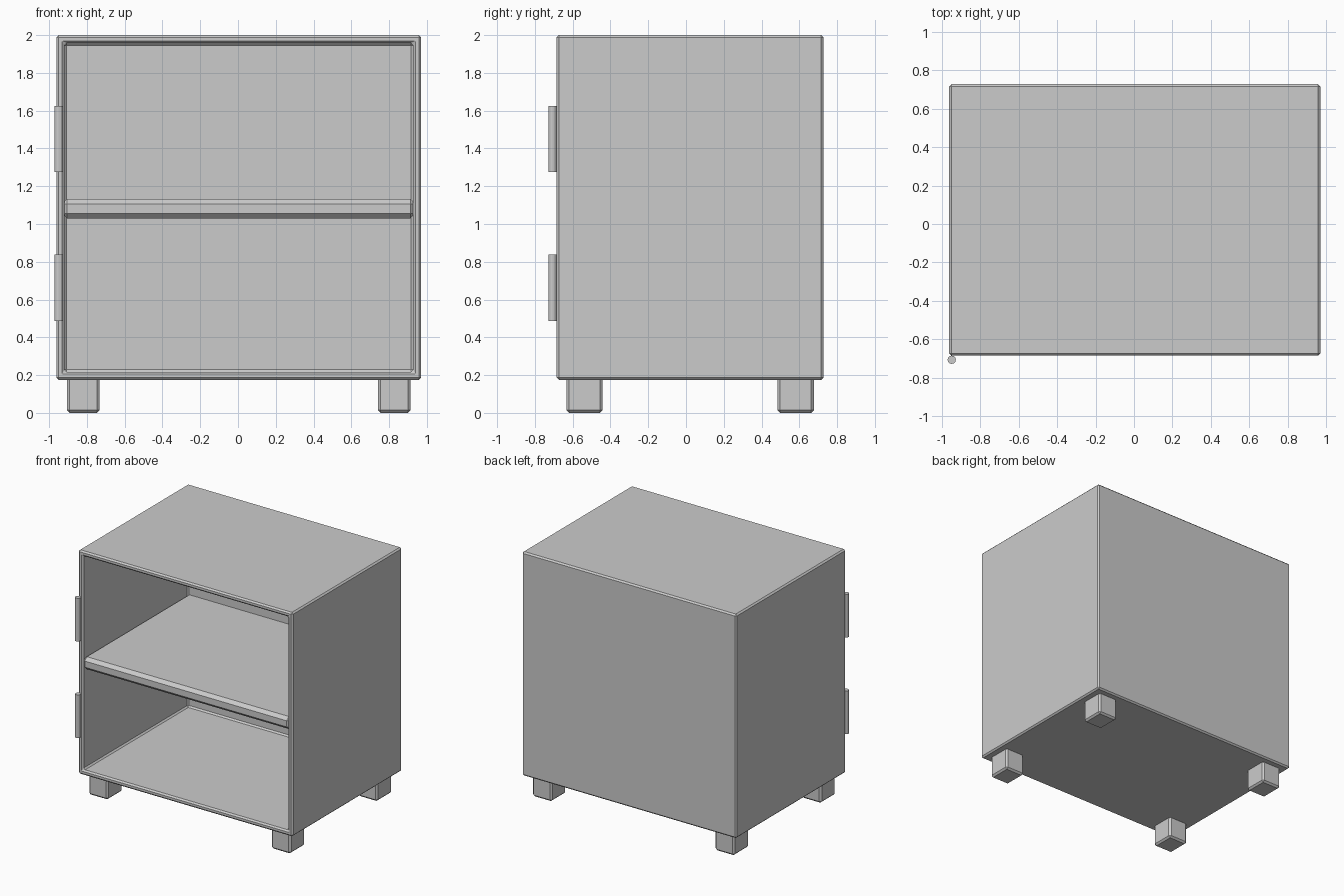
import bpy, bmesh
from mathutils import Vector, Matrix

if "Cube" in bpy.data.objects:
    bpy.data.objects.remove(bpy.data.objects["Cube"])


def finish(bm, name, bevel):
    """Chamfer the sharp edges and make the object."""
    bm.normal_update()
    if bevel:
        sharp = [e for e in bm.edges if e.calc_face_angle(0) > 0.2]
        bmesh.ops.bevel(bm, geom=sharp, offset=bevel, segments=1,
                        affect='EDGES', profile=0.5)
    me = bpy.data.meshes.new(name)
    bm.to_mesh(me)
    bm.free()
    ob = bpy.data.objects.new(name, me)
    bpy.context.collection.objects.link(ob)
    return ob


def box(lo, hi):
    """Box mesh between two corners."""
    lo, hi = Vector(lo), Vector(hi)
    bm = bmesh.new()
    bmesh.ops.create_cube(
        bm, size=1,
        matrix=Matrix.Translation((lo + hi) / 2) @ Matrix.Diagonal((*(hi - lo), 1)))
    bm.normal_update()
    return bm


X0, X1 = -0.962, 0.970
Y0, Y1 = -0.685, 0.728
Z0, Z1 = 0.175, 2.0
WALL = 0.060
CX, CY = (X0 + X1) / 2, (Y0 + Y1) / 2

# Hollow cabinet body, open at the front
bm = box((X0, Y0, Z0), (X1, Y1, Z1))
front = min(bm.faces, key=lambda f: f.calc_center_median().y)
bmesh.ops.inset_individual(bm, faces=[front], thickness=WALL, depth=0)
bmesh.ops.inset_individual(bm, faces=[front], thickness=0, depth=-(Y1 - Y0 - WALL))
finish(bm, "cabinet_body", 0.012)

# Middle shelf, its ends and back let into the walls
finish(box((X0 + 0.03, Y0 + 0.006, 1.03), (X1 - 0.03, Y1 - 0.03, 1.132)),
       "shelf", 0.026)

# Four block feet
for sx, side in ((-1, "left"), (1, "right")):
    for sy, end in ((-1, "front"), (1, "back")):
        x, y = CX + sx * 0.823, CY + sy * 0.559
        finish(box((x - 0.087, y - 0.096, 0), (x + 0.087, y + 0.096, Z0 + 0.012)),
               f"{end}_{side}_foot", 0.014)

# Two hinge barrels at the front left edge
for z, name in ((1.45, "upper_hinge"), (0.663, "lower_hinge")):
    bm = bmesh.new()
    bmesh.ops.create_cone(bm, cap_ends=True, segments=12, radius1=0.0215,
                          radius2=0.0215, depth=0.352,
                          matrix=Matrix.Translation((-0.949, -0.7065, z)))
    finish(bm, name, 0)
